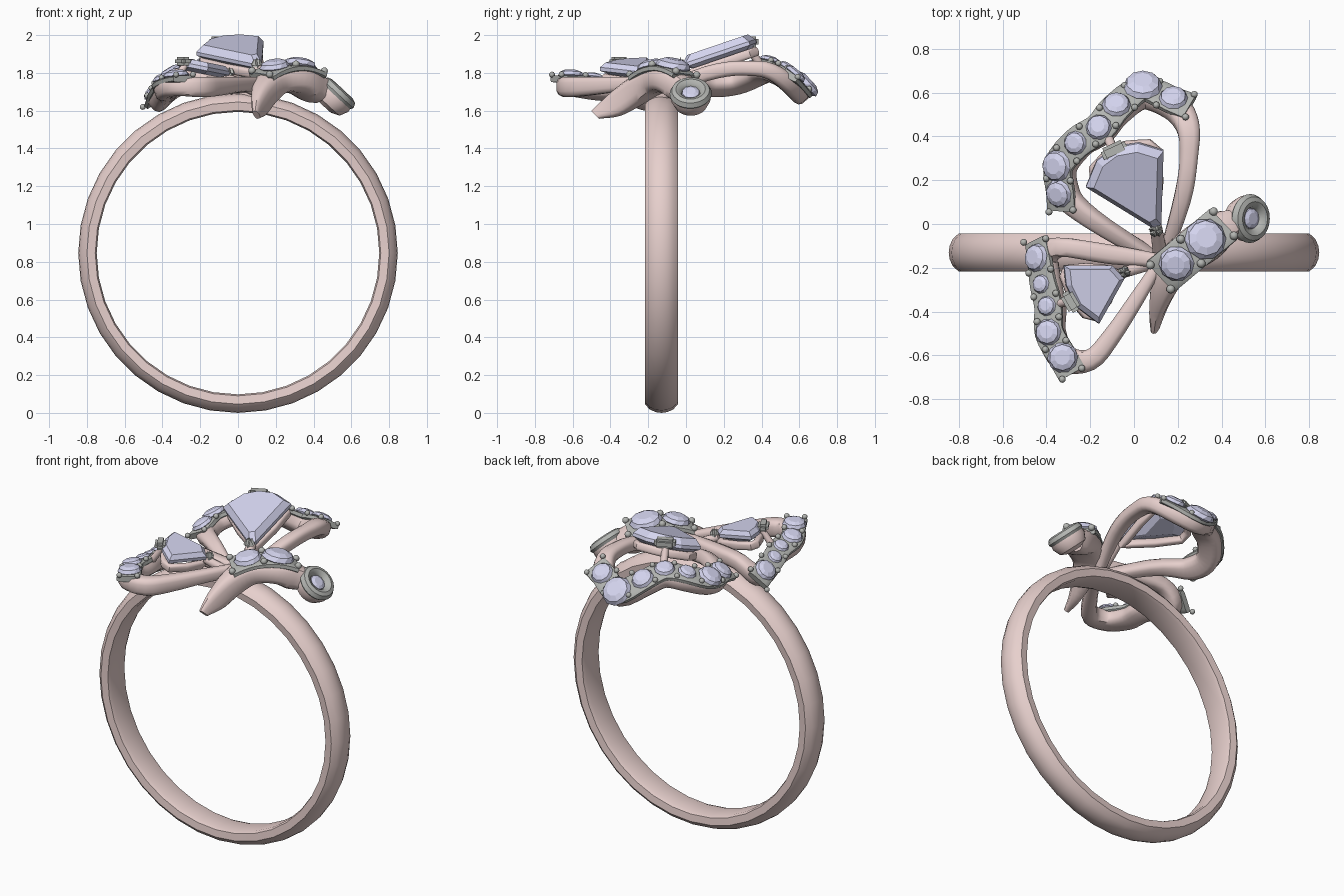
import bpy, bmesh, math
from mathutils import Vector, Matrix

if "Cube" in bpy.data.objects:
    bpy.data.objects.remove(bpy.data.objects["Cube"])


def material(name, col):
    m = bpy.data.materials.new(name)
    m.diffuse_color = (*col, 1)
    m.use_nodes = True
    m.node_tree.nodes["Principled BSDF"].inputs["Base Color"].default_value = m.diffuse_color
    return m


PINK = material("rose_metal", (0.80, 0.63, 0.61))
GREY = material("grey_metal", (0.45, 0.46, 0.44))
GEM = material("gem", (0.66, 0.66, 0.86))


def finish(name, bm, mat, smooth=True):
    bmesh.ops.recalc_face_normals(bm, faces=bm.faces)
    me = bpy.data.meshes.new(name)
    bm.to_mesh(me)
    bm.free()
    ob = bpy.data.objects.new(name, me)
    bpy.context.collection.objects.link(ob)
    me.materials.append(mat)
    if smooth:
        bpy.ops.object.select_all(action='DESELECT')
        ob.select_set(True)
        bpy.context.view_layer.objects.active = ob
        bpy.ops.object.shade_smooth_by_angle(angle=math.radians(40))
    return ob


def skin(bm, rings, closed=False):
    vr = [[bm.verts.new(p) for p in r] for r in rings]
    n = len(vr[0])
    for a, b in zip(vr, vr[1:] + vr[:1] if closed else vr[1:]):
        for i in range(n):
            bm.faces.new((a[i], a[(i + 1) % n], b[(i + 1) % n], b[i]))
    if not closed:
        bm.faces.new(vr[0])
        bm.faces.new(vr[-1])


def normal(f, x, y, e=0.01):
    return Vector((f(x - e, y) - f(x + e, y), f(x, y - e) - f(x, y + e), 2 * e)).normalized()


def spline(pts, closed=False, steps=4):
    n, out = len(pts), []
    pts = [Vector(p) for p in pts]
    get = (lambda i: pts[i % n]) if closed else (lambda i: pts[max(0, min(n - 1, i))])
    for i in range(n if closed else n - 1):
        a, b, c, d = (get(i + k) for k in (-1, 0, 1, 2))
        for s in range(steps):
            t = s / steps
            out.append(0.5 * (2 * b + (c - a) * t + (2 * a - 5 * b + 4 * c - d) * t * t
                              + (3 * b - a - 3 * c + d) * t ** 3))
    return out if closed else out + [pts[-1]]


def ribbon(name, pts, f, mat, lift=0.0, closed=False, steps=4, power=0.65):
    """Sweep a rounded section (x, y, width, height) hanging below surface f."""
    path = spline(pts, closed, steps)
    pos = [Vector((p[0], p[1], f(p[0], p[1]))) for p in path]
    n, rings = len(path), []
    for i, p in enumerate(path):
        a, b = (pos[i - 1], pos[(i + 1) % n]) if closed else (pos[max(0, i - 1)], pos[min(n - 1, i + 1)])
        up = normal(f, p[0], p[1])
        side = (b - a).cross(up).normalized()
        up = side.cross(b - a).normalized()
        c = pos[i] + up * (lift - p[3] / 2)
        ring = []
        for k in range(12):
            u = math.tau * (k + 0.5) / 12
            cu, su = math.cos(u), math.sin(u)
            ring.append(c + side * p[2] / 2 * math.copysign(abs(cu) ** power, cu)
                        + up * p[3] / 2 * math.copysign(abs(su) ** power, su))
        rings.append(ring)
    bm = bmesh.new()
    skin(bm, rings, closed)
    return finish(name, bm, mat)


def place(p, n):
    return Matrix.Translation(p) @ n.to_track_quat('Z', 'Y').to_matrix().to_4x4()


def round_gem(bm, m, r):
    rings = [[m @ Vector((r * s * math.cos(a), r * s * math.sin(a), r * h))
              for a in (math.tau * (k + o) / 10 for k in range(10))]
             for s, h, o in ((0.2, -0.6, 0), (1, -0.05, 0), (0.85, 0.22, 0.5), (0.5, 0.38, 0.5))]
    skin(bm, rings)


def pave(name, stones, f, width, bead):
    """Grey plate, round stones and bead prongs along a row."""
    ends = []
    for p, q in ((stones[0], stones[1]), (stones[-1], stones[-2])):
        d = (Vector(p[:2]) - Vector(q[:2])).normalized() * (p[2] + 0.015)
        ends.append((p[0] + d.x, p[1] + d.y))
    row = [ends[0]] + [s[:2] for s in stones] + [ends[1]]
    ribbon(name + "_plate", [(x, y, width, 0.035) for x, y in row], f, GREY, 0.006, power=0.4)
    gems, beads = bmesh.new(), bmesh.new()
    for x, y, r in stones:
        n = normal(f, x, y)
        round_gem(gems, place(Vector((x, y, f(x, y))) + n * 0.012, n), r)
    spots = [ends[0]] + [((a[0] + b[0]) / 2, (a[1] + b[1]) / 2)
                         for a, b in zip(stones, stones[1:])] + [ends[1]]
    for i, (x, y) in enumerate(spots):
        a, b = spots[max(0, i - 1)], spots[min(len(spots) - 1, i + 1)]
        d = Vector((a[1] - b[1], b[0] - a[0])).normalized() * width * 0.38
        for s in (-1, 1):
            px, py = x + s * d.x, y + s * d.y
            bmesh.ops.create_icosphere(beads, subdivisions=2, radius=bead,
                                       matrix=Matrix.Translation((px, py, f(px, py) + 0.012)))
    finish(name + "_stones", gems, GEM, False)
    finish(name + "_beads", beads, GREY)


def fan_stone(name, outline, f, depth, height):
    """Cut stone on a tilted plane with an open pink gallery below."""
    c = sum((Vector(p) for p in outline), Vector((0, 0))) / len(outline)
    n = normal(f, *c)

    def layer(s, h):
        ps = [c + (Vector(p) - c) * s for p in outline]
        return [Vector((p.x, p.y, f(p.x, p.y))) + n * h for p in ps]
    bm = bmesh.new()
    skin(bm, [layer(0.4, -depth), layer(1, -0.012), layer(1, 0.008), layer(0.82, height)])
    finish(name, bm, GEM, False)
    ribbon(name + "_gallery", [(*(c + (Vector(p) - c) * 0.84), 0.04, 0.05) for p in outline],
           f, PINK, -0.03, True, 2)


def prong(name, loc, size, turn, tip=False):
    bm = bmesh.new()
    if tip:
        bmesh.ops.create_cone(bm, segments=4, radius1=0.5, radius2=0.2, depth=1, cap_ends=True)
    else:
        bmesh.ops.create_cube(bm, size=1)
    bmesh.ops.transform(bm, verts=bm.verts, matrix=Matrix.LocRotScale(
        Vector(loc), Matrix.Rotation(math.radians(turn), 3, 'Z').to_quaternion(), Vector(size)))
    bmesh.ops.bevel(bm, geom=bm.edges[:], offset=0.014, segments=2, affect='EDGES')
    finish(name, bm, GREY)


def strut(name, a, b, r):
    a, b = Vector(a), Vector(b)
    bm = bmesh.new()
    bmesh.ops.create_cone(bm, segments=10, radius1=r, radius2=r * 0.8, depth=(b - a).length,
                          cap_ends=True, matrix=place((a + b) / 2, (b - a).normalized()))
    finish(name, bm, PINK)


# Finger band: D-shaped profile turned about y
half = [(0.748, 0.06), (0.756, 0.082), (0.80, 0.087), (0.828, 0.062), (0.842, 0.03)]
profile = half + [(0.846, 0)] + [(r, -y) for r, y in reversed(half)]
bm = bmesh.new()
skin(bm, [[Vector((r * math.sin(a), y - 0.13, 0.846 - r * math.cos(a))) for r, y in profile]
          for a in (math.tau * k / 36 for k in range(36))], True)
finish("band", bm, PINK)


# Curved surfaces that the wings, body and big stones lie on
def upper(x, y):
    return (1.865 - 2.2 * max(0, y - 0.38) ** 2 - 0.75 * max(0, 0.3 - y) ** 2
            - 1.2 * max(0, -x - 0.1) ** 2)


def lower(x, y):
    return 1.78 - 4 * max(0, -x - 0.25) ** 2 * (0.75 + y)


def body(x, y):
    t = (x - 0.26) * 0.55 + (y + 0.12) * 0.83
    return 1.835 - 1.4 * t * t


# Large back wing
stones = [(-0.34, 0.14, 0.066), (-0.35, 0.265, 0.074), (-0.265, 0.37, 0.055), (-0.16, 0.44, 0.06),
          (-0.08, 0.54, 0.066), (0.04, 0.625, 0.09), (0.18, 0.57, 0.066)]
ribbon("back_wing", [(0.14, -0.2, 0.05, 0.07), (0.0, -0.12, 0.07, 0.08), (-0.25, 0.04, 0.1, 0.09)]
       + [(x, y, 0.135, 0.1) for x, y, r in stones]
       + [(0.245, 0.46, 0.11, 0.09), (0.25, 0.3, 0.085, 0.08), (0.22, 0.1, 0.08, 0.08),
          (0.13, -0.2, 0.05, 0.07)], upper, PINK)
pave("back_wing", stones, upper, 0.145, 0.016)

# Small front wing
stones = [(-0.44, -0.155, 0.066), (-0.42, -0.275, 0.044), (-0.395, -0.375, 0.046),
          (-0.39, -0.495, 0.062), (-0.325, -0.61, 0.07)]
ribbon("front_wing", [(0.14, -0.17, 0.06, 0.08), (-0.1, -0.14, 0.09, 0.09), (-0.36, -0.105, 0.09, 0.09)]
       + [(x, y, 0.13, 0.1) for x, y, r in stones]
       + [(-0.2, -0.62, 0.1, 0.11), (-0.1, -0.51, 0.085, 0.1), (0.02, -0.33, 0.07, 0.08),
          (0.12, -0.17, 0.05, 0.08)], lower, PINK)
pave("front_wing", stones, lower, 0.135, 0.016)

# Insect body with pointed tail
stones = [(0.195, -0.18, 0.082), (0.325, -0.07, 0.096)]
ribbon("body", [(0.085, -0.5, 0.03, 0.06), (0.09, -0.42, 0.07, 0.13), (0.125, -0.3, 0.13, 0.15),
                (0.195, -0.18, 0.18, 0.14), (0.325, -0.07, 0.2, 0.14), (0.41, 0.0, 0.17, 0.15),
                (0.47, 0.03, 0.12, 0.13)], body, PINK)
pave("body", stones, body, 0.19, 0.02)

# Head: tilted cup, grey collar and stone
axis = Vector((0.68, -0.02, 0.73)).normalized()
m = place(Vector((0.53, 0.025, 1.69)), axis)
for name, mat, prof in (("head_cup", PINK, [(0.04, -0.1), (0.085, -0.08), (0.105, -0.035), (0.1, 0), (0.04, 0)]),
                        ("head_collar", GREY, [(0.045, -0.01), (0.1, -0.02), (0.112, 0), (0.1, 0.025),
                                               (0.078, 0.033), (0.055, 0.022), (0.045, 0.0)])):
    bm = bmesh.new()
    skin(bm, [[m @ Vector((r * math.cos(a), r * math.sin(a), z)) for r, z in prof]
              for a in (math.tau * k / 24 for k in range(24))], True)
    finish(name, bm, mat)
bm = bmesh.new()
round_gem(bm, m, 0.054)
finish("head_stone", bm, GEM, False)

# Big fan-cut stones with galleries, prongs and supports
fan_stone("large_stone", [(0.09, -0.02), (0.125, 0.0), (0.135, 0.335), (0.02, 0.37), (-0.09, 0.35),
                          (-0.17, 0.29), (-0.22, 0.17)], lambda x, y: 1.845 + 0.34 * y, 0.07, 0.045)
fan_stone("small_stone", [(-0.1, -0.19), (-0.045, -0.25), (-0.16, -0.455), (-0.26, -0.38),
                          (-0.31, -0.28), (-0.32, -0.19)], lambda x, y: 1.80 - 0.2 * (x + 0.05), 0.05, 0.032)
prong("large_stone_prong", (-0.09, 0.335, 1.965), (0.12, 0.065, 0.055), 25)
prong("large_stone_tip", (0.1, -0.03, 1.855), (0.1, 0.09, 0.06), 10, True)
prong("small_stone_prong", (-0.29, -0.355, 1.862), (0.1, 0.06, 0.045), -60)
prong("small_stone_tip", (-0.045, -0.22, 1.81), (0.09, 0.09, 0.05), 30, True)
strut("large_tip_support", (0.12, -0.14, 1.70), (0.1, -0.01, 1.83), 0.035)
strut("large_prong_support", (-0.13, 0.42, 1.80), (-0.09, 0.33, 1.94), 0.025)
strut("small_tip_support", (0.08, -0.18, 1.71), (-0.07, -0.23, 1.78), 0.03)
strut("small_prong_support", (-0.37, -0.37, 1.71), (-0.28, -0.35, 1.84), 0.022)
